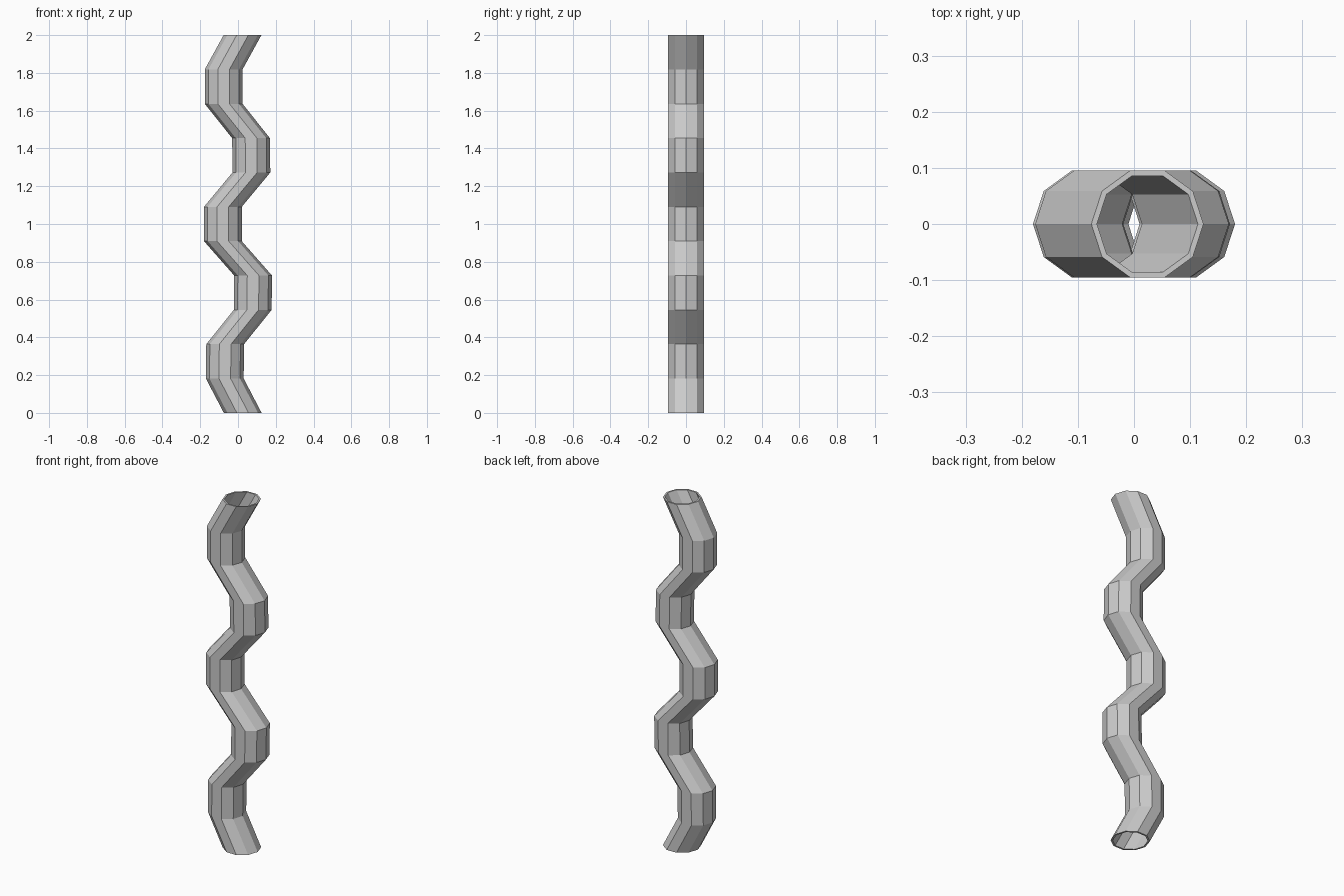
import bpy, bmesh
from math import cos, sin, tau

if "Cube" in bpy.data.objects:
    bpy.data.objects.remove(bpy.data.objects["Cube"])

SIDES = 10
OUTER, INNER = 0.1, 0.09
HEIGHT = 2.0
# sideways offset of each evenly spaced horizontal ring, bottom to top
OFFSETS = [0.025, -0.07, -0.068, 0.078, 0.08, -0.08,
           -0.08, 0.071, 0.069, -0.076, -0.076, 0.024]


def add_wall(bm, radius, inward=False):
    """Loft decagon rings into one wall; return all rings."""
    step = HEIGHT / (len(OFFSETS) - 1)
    rings = [[bm.verts.new((x + radius * cos(tau * k / SIDES),
                            radius * sin(tau * k / SIDES), i * step))
              for k in range(SIDES)] for i, x in enumerate(OFFSETS)]
    for low, high in zip(rings, rings[1:]):
        bridge(bm, low, high, inward)
    return rings


def bridge(bm, a, b, flip=False):
    for k in range(SIDES):
        n = (k + 1) % SIDES
        quad = [a[k], a[n], b[n], b[k]]
        bm.faces.new(quad[::-1] if flip else quad)


# wavy hollow tube: outer wall, inner wall and the two end rims
bm = bmesh.new()
outer = add_wall(bm, OUTER)
inner = add_wall(bm, INNER, inward=True)
bridge(bm, outer[-1], inner[-1])
bridge(bm, inner[0], outer[0])

mesh = bpy.data.meshes.new("wavy_tube")
bm.to_mesh(mesh)
bm.free()
tube = bpy.data.objects.new("wavy_tube", mesh)
bpy.context.collection.objects.link(tube)
